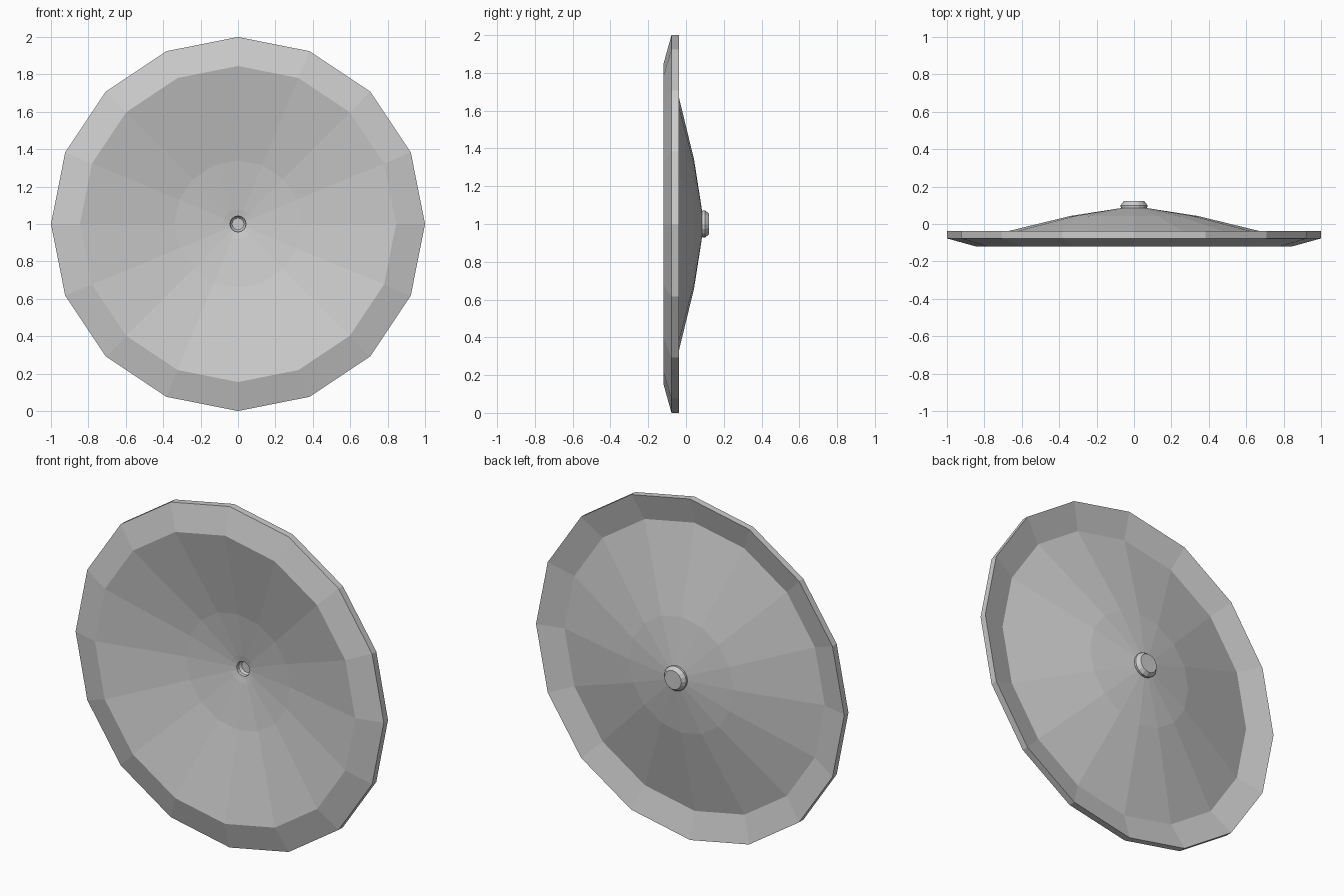
import bpy
import bmesh
from math import cos, sin, tau

if "Cube" in bpy.data.objects:
    bpy.data.objects.remove(bpy.data.objects["Cube"])

SIDES = 16
CENTRE_Z = 1.0

# Closed shell profile as (radius, y): front hollow, rim, back of dish, hub
PROFILE = [
    (0.0, 0.08), (0.032, 0.08), (0.042, 0.068), (0.043, 0.048), (0.08, 0.04),
    (0.34, 0.0), (0.845, -0.12),
    (1.0, -0.077), (1.0, -0.038), (0.845, -0.08),
    (0.34, 0.043), (0.07, 0.085),
    (0.072, 0.10), (0.055, 0.122), (0.0, 0.122),
]


def lathe(name, profile, sides):
    """Spin a profile about the y axis; zero radius gives a cap centre."""
    bm = bmesh.new()
    rings = []
    for r, y in profile:
        count = sides if r > 0 else 1
        rings.append([bm.verts.new((r * cos(tau * i / sides), y,
                                    r * sin(tau * i / sides)))
                      for i in range(count)])
    for a, b in zip(rings, rings[1:]):
        if len(a) == 1:
            bm.faces.new(b)
        elif len(b) == 1:
            bm.faces.new(a)
        else:
            for i in range(sides):
                j = (i + 1) % sides
                bm.faces.new((a[i], a[j], b[j], b[i]))
    # Flat caps replace the centre points
    loose = [v for v in bm.verts if not v.link_faces]
    bmesh.ops.delete(bm, geom=loose, context='VERTS')
    bmesh.ops.recalc_face_normals(bm, faces=bm.faces)
    mesh = bpy.data.meshes.new(name)
    bm.to_mesh(mesh)
    bm.free()
    obj = bpy.data.objects.new(name, mesh)
    bpy.context.collection.objects.link(obj)
    return obj


# Faceted dish with turned-back rim and hollow hub, standing on its edge
dish = lathe("dish", PROFILE, SIDES)
dish.location.z = CENTRE_Z
